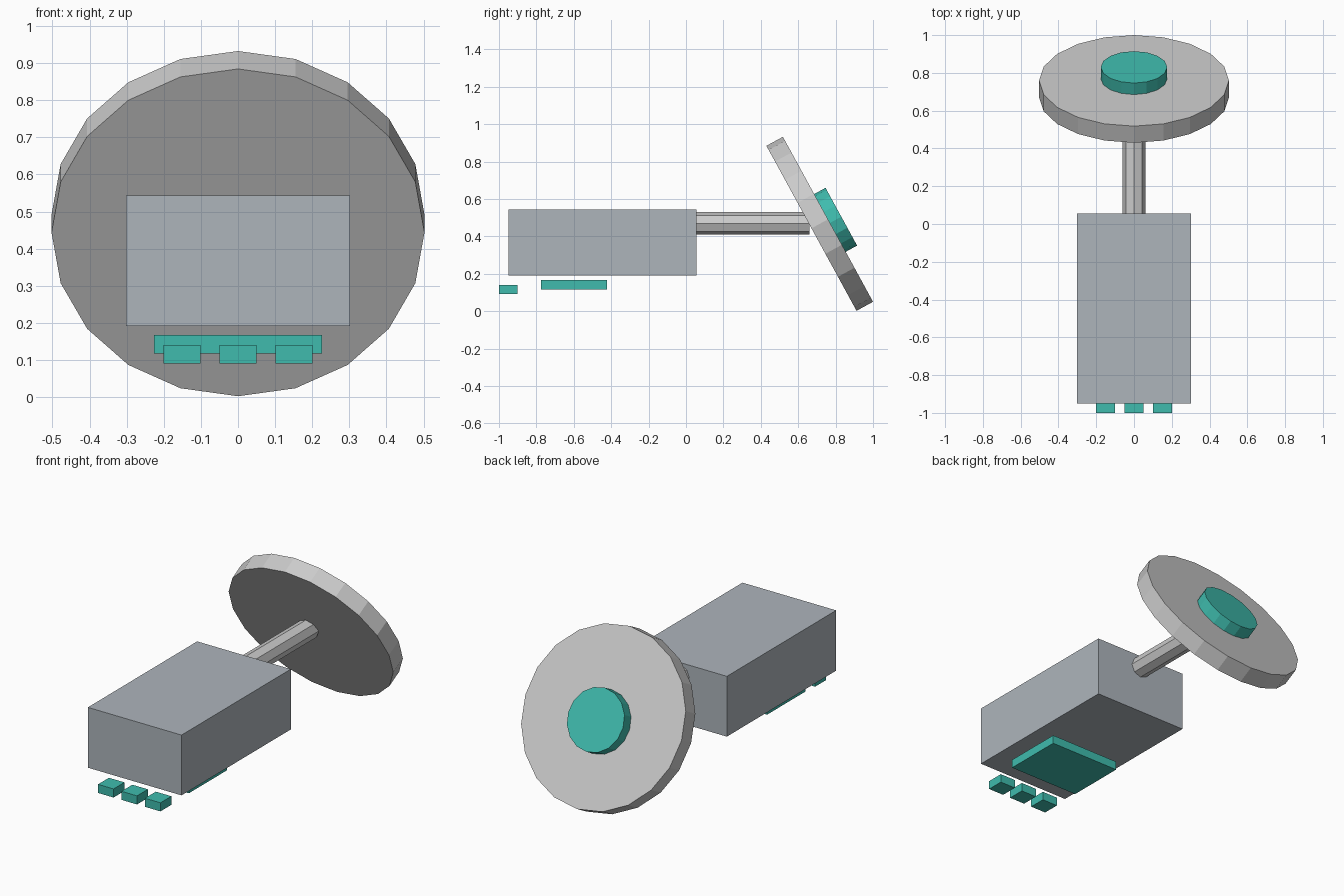
import bpy
import math

if "Cube" in bpy.data.objects:
    bpy.data.objects.remove(bpy.data.objects["Cube"])

TILT = 0.5                      # upward lean of the dish, radians
DISH_Y, DISH_Z = 0.715, 0.4675  # dish centre


def material(name, colour):
    mat = bpy.data.materials.new(name)
    mat.diffuse_color = (*colour, 1.0)
    mat.use_nodes = True
    mat.node_tree.nodes["Principled BSDF"].inputs["Base Color"].default_value = mat.diffuse_color
    return mat


teal = material("teal", (0.05, 0.50, 0.42))
slate = material("slate", (0.42, 0.46, 0.50))


def finish(obj, name, mat):
    obj.name = name
    if mat:
        obj.data.materials.append(mat)
    return obj


def box(name, x, y, z, mat=None):
    """Box from (min, max) ranges."""
    bpy.ops.mesh.primitive_cube_add(
        size=1, location=[sum(r) / 2 for r in (x, y, z)])
    obj = bpy.context.object
    obj.scale = [r[1] - r[0] for r in (x, y, z)]
    bpy.ops.object.transform_apply(location=False, rotation=False, scale=True)
    return finish(obj, name, mat)


def disc(name, sides, radius, depth, y, z, lean, mat=None):
    """Cylinder whose axis points to the back (+y), leaning up by an angle."""
    bpy.ops.mesh.primitive_cylinder_add(
        vertices=sides, radius=radius, depth=depth, location=(0, y, z),
        rotation=(lean - math.pi / 2, 0, 0))
    return finish(bpy.context.object, name, mat)


# Main block
box("body", (-0.3015, 0.3015), (-0.95, 0.055), (0.192, 0.543), slate)

# Neck rod from the block to the dish
disc("neck", 8, 0.0603, 0.605, 0.3575, 0.470, 0)

# Tilted dish
disc("dish", 20, 0.5025, 0.1005, DISH_Y, DISH_Z, TILT)

# Button on the back of the dish, slightly below its centre
out, down = 0.0795, 0.022
disc("dish_button", 16, 0.176, 0.08,
     DISH_Y + out * math.cos(TILT) + down * math.sin(TILT),
     DISH_Z + out * math.sin(TILT) - down * math.cos(TILT), TILT, teal)

# Pad floating below the block
box("under_pad", (-0.226, 0.226), (-0.774, -0.422), (0.117, 0.167), teal)

# Three small pads at the front
for i in (-1, 0, 1):
    cx = i * 0.151
    box(f"front_pad_{i + 2}", (cx - 0.05, cx + 0.05), (-1.0, -0.9),
        (0.091, 0.141), teal)
